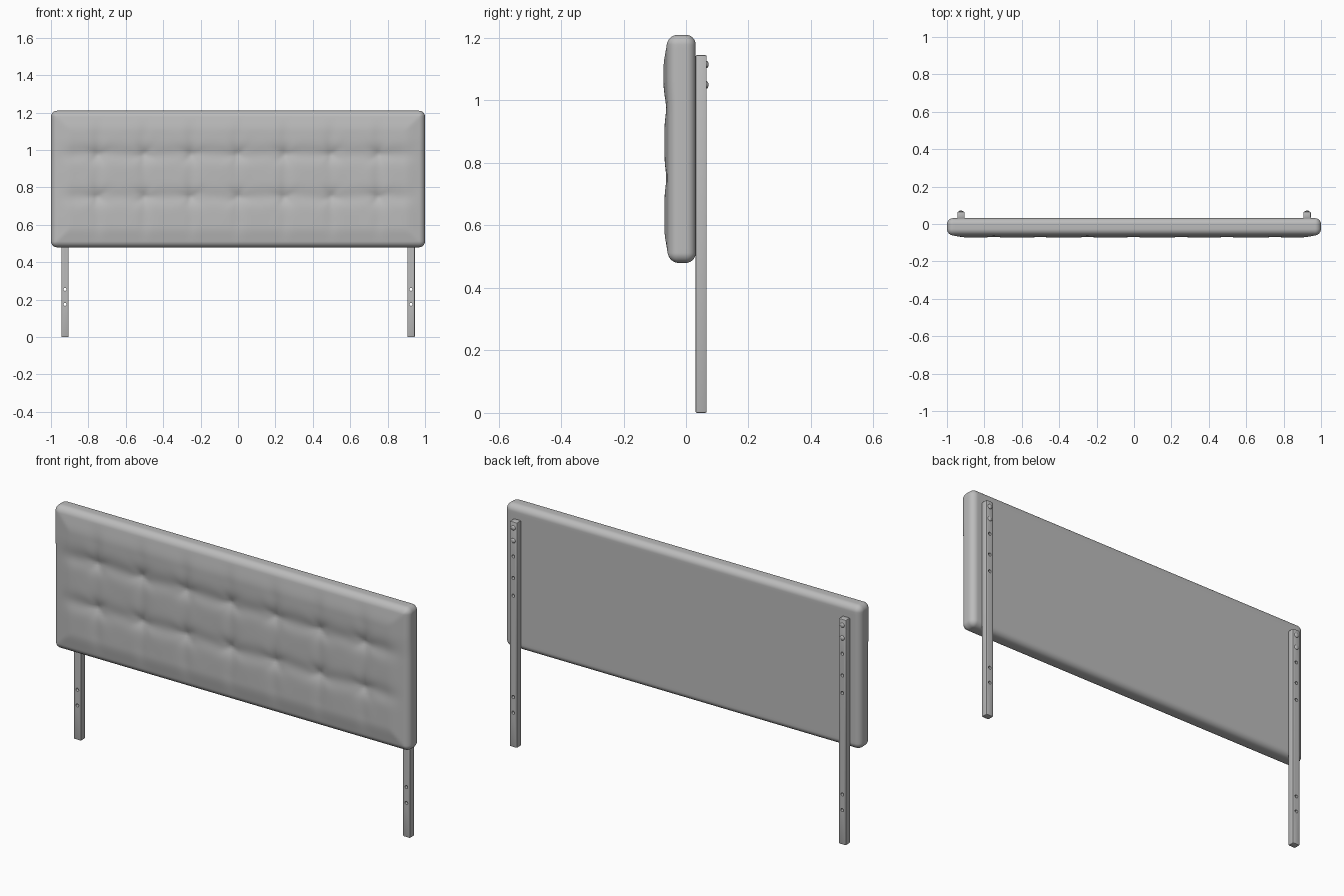
import bpy, bmesh, math
from mathutils import Vector, Matrix

if "Cube" in bpy.data.objects:
    bpy.data.objects.remove(bpy.data.objects["Cube"])

grey = bpy.data.materials.new("light_grey")
grey.diffuse_color = (0.5, 0.5, 0.5, 1)
grey.use_nodes = True
grey.node_tree.nodes["Principled BSDF"].inputs["Base Color"].default_value = grey.diffuse_color


def finish(bm, name, angle=35):
    me = bpy.data.meshes.new(name)
    bm.to_mesh(me)
    bm.free()
    ob = bpy.data.objects.new(name, me)
    bpy.context.collection.objects.link(ob)
    me.materials.append(grey)
    bpy.ops.object.select_all(action='DESELECT')
    bpy.context.view_layer.objects.active = ob
    ob.select_set(True)
    bpy.ops.object.shade_smooth_by_angle(angle=math.radians(angle))
    return ob


# Tufted cushion: rounded box with a dense grid
LO, HI, R = Vector((-1, -0.056, 0.48)), Vector((1, 0.031, 1.21)), 0.032
TUFTS = [(0.25 * k, z) for k in range(-3, 4) for z in (0.75, 0.977)]


def stations(lo, hi, step):
    a, b = lo + R, hi - R
    n = max(2, round((b - a) / step))
    rim = [R * math.tan(math.radians(45 * i / 5)) for i in range(1, 6)]
    return ([a - t for t in reversed(rim)] + [a + (b - a) * i / n for i in range(n + 1)]
            + [b + t for t in rim])


def smooth(t):
    t = min(1, max(0, t))
    return t * t * (3 - 2 * t)


def puff(x, z):
    # outward bulge minus seams, folds and button dimples
    edge = min(1 - abs(x), z - LO.z, HI.z - z)
    h = 0.013 * smooth(edge / 0.11) + 0.003 * smooth((z - 0.95) / 0.12)
    inside = smooth((edge - 0.02) / 0.12)
    for zr in (0.75, 0.977):
        h -= 0.007 * math.exp(-((z - zr) / 0.04) ** 2) * inside
    dx = abs(x - 0.25 * max(-3, min(3, round(x / 0.25))))
    h -= 0.004 * math.exp(-(dx / 0.03) ** 2) * inside
    for i, (tx, tz) in enumerate(TUFTS):
        d = math.hypot(x - tx, z - tz)
        if d < 0.3:
            h -= 0.013 * math.exp(-d / 0.025)
            ang = math.atan2(z - tz, x - tx)
            h += (0.002 * math.cos(5 * ang + 1.7 * i) * math.exp(-d / 0.07)
                  * (1 - math.exp(-d / 0.03)) * inside)
    return h


bm = bmesh.new()
coords = [stations(LO[i], HI[i], 0.0125) for i in range(3)]
for axis in range(3):
    a, b = (axis + 1) % 3, (axis + 2) % 3
    for end in (LO[axis], HI[axis]):
        rows = []
        for u in coords[a]:
            row = []
            for v in coords[b]:
                p = Vector((0, 0, 0))
                p[axis], p[a], p[b] = end, u, v
                row.append(bm.verts.new(p))
            rows.append(row)
        for r0, r1 in zip(rows, rows[1:]):
            for j in range(len(r0) - 1):
                bm.faces.new((r0[j], r1[j], r1[j + 1], r0[j + 1]))
bmesh.ops.remove_doubles(bm, verts=bm.verts, dist=0.0001)
for v in bm.verts:
    q = Vector([min(HI[i] - R, max(LO[i] + R, v.co[i])) for i in range(3)])
    v.co = q + (v.co - q).normalized() * R
    front = smooth((0.0 - v.co.y) / 0.05)
    v.co.y -= puff(v.co.x, v.co.z) * front
bmesh.ops.recalc_face_normals(bm, faces=bm.faces)
finish(bm, "tufted_cushion", 60)

# Legs with through holes, and bolts at the top
Y0, Y1 = 0.031, 0.066
TURN = Matrix.Rotation(math.pi / 2, 4, 'X')
for side, label in ((-1, "left"), (1, "right")):
    x = 0.925 * side
    bm = bmesh.new()
    bmesh.ops.create_cube(bm, size=1, matrix=Matrix.Translation((x, (Y0 + Y1) / 2, 0.5725))
                          @ Matrix.Diagonal((0.04, Y1 - Y0, 1.145, 1)))
    bmesh.ops.bevel(bm, geom=bm.edges[:], offset=0.004, segments=2, affect='EDGES', profile=0.5)
    leg = finish(bm, label + "_leg")

    bm = bmesh.new()
    for z in (0.175, 0.255, 0.77, 0.86, 0.97):
        bmesh.ops.create_cone(bm, cap_ends=True, segments=16, radius1=0.008, radius2=0.008,
                              depth=0.08, matrix=Matrix.Translation((x, 0.05, z)) @ TURN)
    cutter = finish(bm, label + "_hole_cutter")
    cutter.hide_render = True
    mod = leg.modifiers.new("holes", 'BOOLEAN')
    mod.operation, mod.solver, mod.object = 'DIFFERENCE', 'EXACT', cutter
    bpy.context.view_layer.objects.active = leg
    bpy.ops.object.modifier_move_to_index(modifier="holes", index=0)
    bpy.ops.object.modifier_apply(modifier="holes")
    bpy.data.objects.remove(cutter)

    bm = bmesh.new()
    for z in (1.05, 1.115):
        bmesh.ops.create_uvsphere(bm, u_segments=16, v_segments=10, radius=1,
                                  matrix=Matrix.Translation((x, Y1, z))
                                  @ Matrix.Diagonal((0.012, 0.006, 0.012, 1)))
    finish(bm, label + "_bolts")
